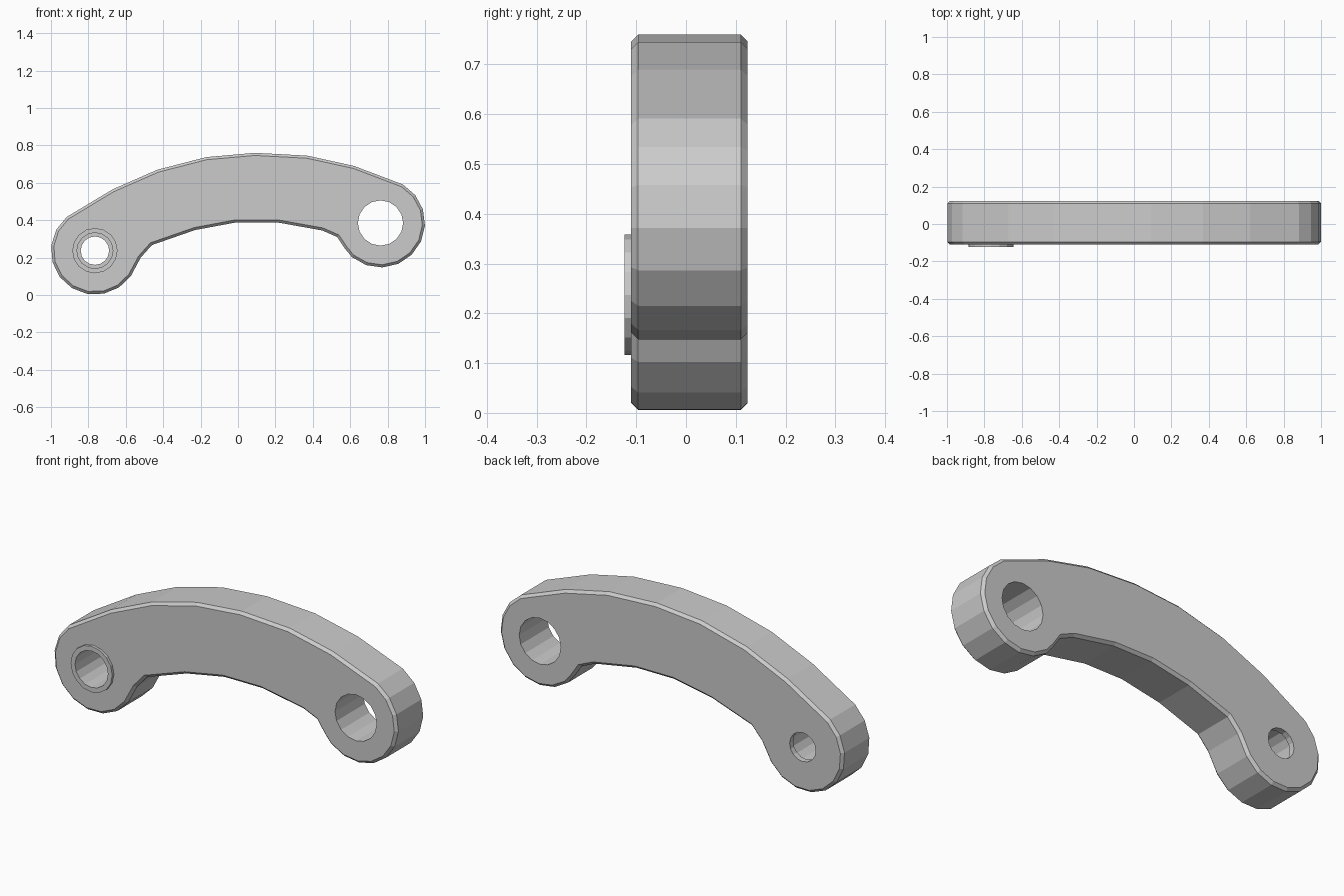
import bpy
import bmesh
from math import sin, cos, radians, pi
from mathutils import Vector, Matrix

cube = bpy.data.objects.get("Cube")
if cube:
    bpy.data.objects.remove(cube, do_unlink=True)

# Single plain grey finish
grey = bpy.data.materials.new("plain grey")
grey.use_nodes = True
colour = (0.6, 0.6, 0.6, 1)
grey.diffuse_color = colour
grey.node_tree.nodes["Principled BSDF"].inputs["Base Color"].default_value = colour

FRONT, BACK, CHAMFER = -0.11, 0.124, 0.014
PIN = Vector((-0.765, 0.237))      # small bored end (x, z)
EYE = Vector((0.762, 0.385))       # large plain end (x, z)


def add_object(name, bm):
    bmesh.ops.recalc_face_normals(bm, faces=bm.faces)
    mesh = bpy.data.meshes.new(name)
    bm.to_mesh(mesh)
    bm.free()
    mesh.materials.append(grey)
    ob = bpy.data.objects.new(name, mesh)
    bpy.context.collection.objects.link(ob)
    return ob


def cylinder(name, centre, radius, y0, y1, sides=16):
    bm = bmesh.new()
    place = Matrix.Translation((centre.x, (y0 + y1) / 2, centre.y)) @ Matrix.Rotation(pi / 2, 4, 'X')
    bmesh.ops.create_cone(bm, cap_ends=True, segments=sides, radius1=radius,
                          radius2=radius, depth=y1 - y0, matrix=place)
    return add_object(name, bm)


def cut(target, cutter):
    mod = target.modifiers.new("bore", 'BOOLEAN')
    mod.operation = 'DIFFERENCE'
    mod.solver = 'EXACT'
    mod.object = cutter
    cutter.hide_render = True
    bpy.context.view_layer.objects.active = target
    bpy.ops.object.modifier_apply(modifier=mod.name)


def arc(centre, radius, start, end, steps):
    angles = [radians(start + (end - start) * i / steps) for i in range(steps + 1)]
    return [centre + radius * Vector((cos(a), sin(a))) for a in angles]


def inset(points, amount):
    # Mitred inward offset of a clockwise outline
    result = []
    for i, p in enumerate(points):
        a = (p - points[i - 1]).normalized()
        b = (points[(i + 1) % len(points)] - p).normalized()
        na, nb = Vector((a.y, -a.x)), Vector((b.y, -b.x))
        result.append(p + (na + nb) * amount / (1 + na.dot(nb)))
    return result


# Arched outline, clockwise: upper curve, right end, lower curve, left end
upper = [(-0.67, 0.565), (-0.43, 0.67), (-0.17, 0.737), (0.09, 0.76),
         (0.37, 0.745), (0.62, 0.69)]
lower = [(0.57, 0.25), (0.53, 0.31), (0.45, 0.345), (0.21, 0.388),
         (-0.01, 0.388), (-0.23, 0.347), (-0.46, 0.267), (-0.52, 0.2)]
outline = [Vector(p) for p in upper]
outline += arc(EYE, 0.238, 60, -130, 9)
outline += [Vector(p) for p in lower]
outline += arc(PIN, 0.235, -35, -230, 9)

# Arm body with chamfered front and back rims
bm = bmesh.new()
small = inset(outline, CHAMFER)
layers = [(small, FRONT), (outline, FRONT + CHAMFER),
          (outline, BACK - CHAMFER), (small, BACK)]
rings = [[bm.verts.new((p.x, y, p.y)) for p in pts] for pts, y in layers]
for r0, r1 in zip(rings, rings[1:]):
    for i in range(len(r0)):
        bm.faces.new((r0[i - 1], r0[i], r1[i], r1[i - 1]))
bm.faces.new(rings[0])
bm.faces.new(rings[-1])
arm = add_object("curved_arm", bm)

# Raised collar round the small bore
collar = cylinder("bore_collar", PIN, 0.121, FRONT - 0.014, FRONT + 0.01)

# Large through hole, stepped small bore with a thin lip at the back
eye_cutter = cylinder("eye_cutter", EYE, 0.121, -0.3, 0.3)
bore_cutter = cylinder("bore_cutter", PIN, 0.096, -0.3, BACK - 0.03)
lip_cutter = cylinder("lip_cutter", PIN, 0.076, -0.3, 0.3)
for cutter in (eye_cutter, bore_cutter, lip_cutter):
    cut(arm, cutter)
cut(collar, bore_cutter)
for cutter in (eye_cutter, bore_cutter, lip_cutter):
    bpy.data.objects.remove(cutter, do_unlink=True)
